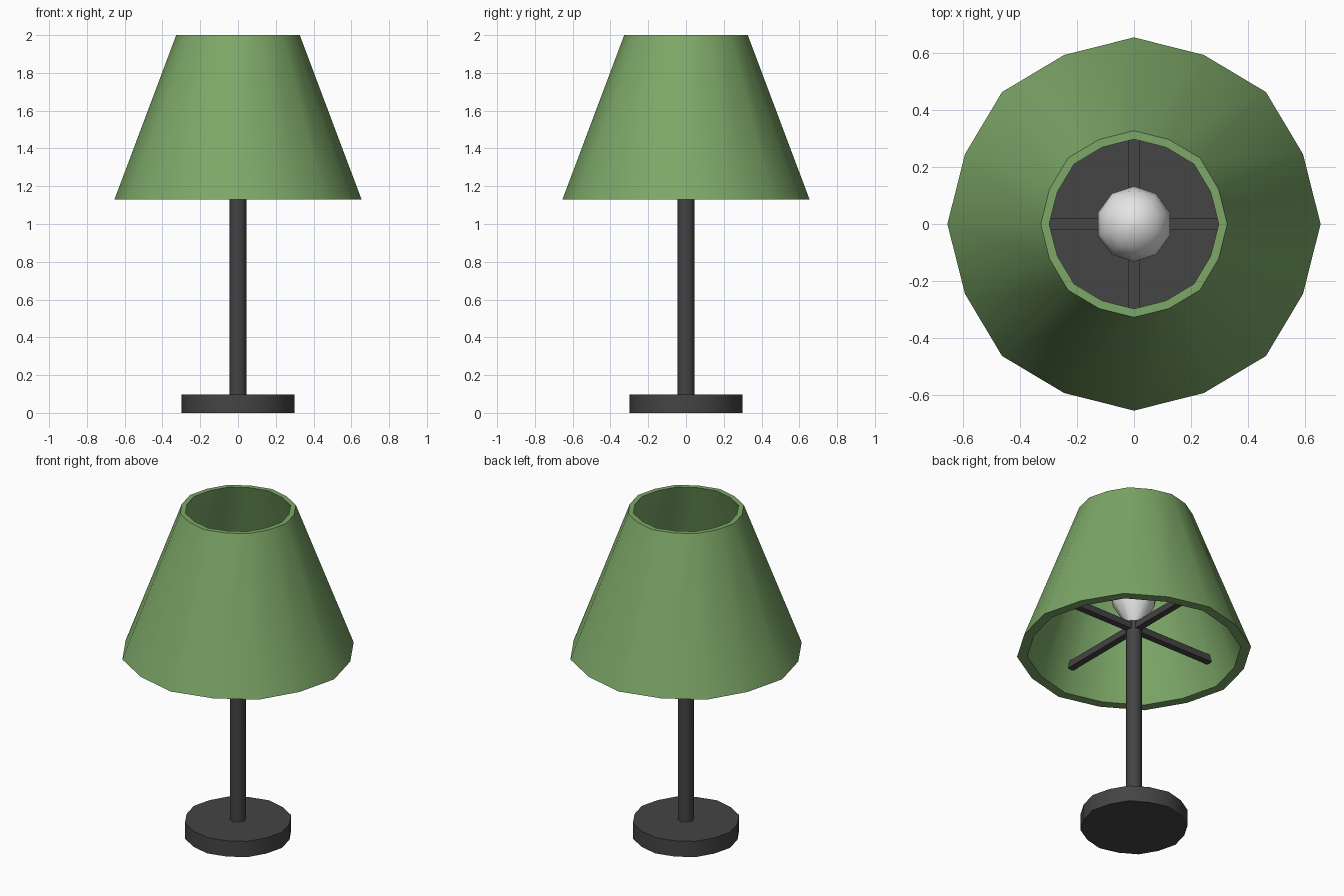
import bpy, bmesh, math

if "Cube" in bpy.data.objects:
    bpy.data.objects.remove(bpy.data.objects["Cube"])


def material(name, rgb):
    m = bpy.data.materials.new(name)
    m.diffuse_color = (*rgb, 1)
    m.use_nodes = True
    m.node_tree.nodes["Principled BSDF"].inputs["Base Color"].default_value = m.diffuse_color
    return m


green = material("shade green", (0.205, 0.39, 0.138))
dark = material("dark metal", (0.058, 0.058, 0.058))
white = material("bulb white", (0.78, 0.78, 0.78))


def finish(bm, name, mat, smooth=True):
    bmesh.ops.recalc_face_normals(bm, faces=bm.faces)
    me = bpy.data.meshes.new(name)
    bm.to_mesh(me)
    bm.free()
    me.materials.append(mat)
    ob = bpy.data.objects.new(name, me)
    bpy.context.collection.objects.link(ob)
    bpy.ops.object.select_all(action='DESELECT')
    ob.select_set(True)
    bpy.context.view_layer.objects.active = ob
    if smooth:
        bpy.ops.object.shade_smooth_by_angle(angle=math.radians(50))
    return ob


def lathe(name, profile, sides, mat, closed=False, squeeze=1.0):
    """Revolve (radius, z) points; squeeze scales every second spoke."""
    bm = bmesh.new()
    rings = []
    for r, z in profile:
        ring = []
        for i in range(sides):
            a = math.pi / 2 + math.tau * i / sides
            k = r * (squeeze if i % 2 else 1)
            ring.append(bm.verts.new((k * math.cos(a), k * math.sin(a), z)))
        rings.append(ring)
    pairs = list(zip(rings, rings[1:]))
    if closed:
        pairs.append((rings[-1], rings[0]))
    for lo, hi in pairs:
        for i in range(sides):
            j = (i + 1) % sides
            bm.faces.new((lo[i], lo[j], hi[j], hi[i]))
    if not closed:
        bm.faces.new(rings[0][::-1])
        bm.faces.new(rings[-1])
    return finish(bm, name, mat)


# Base and pole
lathe("base", [(0.3, 0), (0.3, 0.097)], 16, dark, squeeze=0.98)
lathe("pole", [(0.045, 0.09), (0.045, 1.31)], 8, dark)

# Cross arms holding the shade
for name, size in (("arm_x", (1.13, 0.04, 0.04)), ("arm_y", (0.04, 1.13, 0.04))):
    bm = bmesh.new()
    bmesh.ops.create_cube(bm, size=1)
    for v in bm.verts:
        v.co = [c * s for c, s in zip(v.co, size)]
        v.co.z += 1.28
    finish(bm, name, dark, smooth=False)

# Bulb: tapered neck into a round top
R, zc = 0.132, 1.49
dome = [(R * math.cos(math.radians(a)), zc + R * math.sin(math.radians(a)))
        for a in (-25, 0, 25, 48, 70, 86)]
lathe("bulb", [(0.045, 1.31)] + dome, 10, white)

# Hollow tapered shade
lathe("shade", [(0.654, 1.13), (0.327, 2.0), (0.297, 2.0), (0.597, 1.13)],
      16, green, closed=True, squeeze=0.98)
